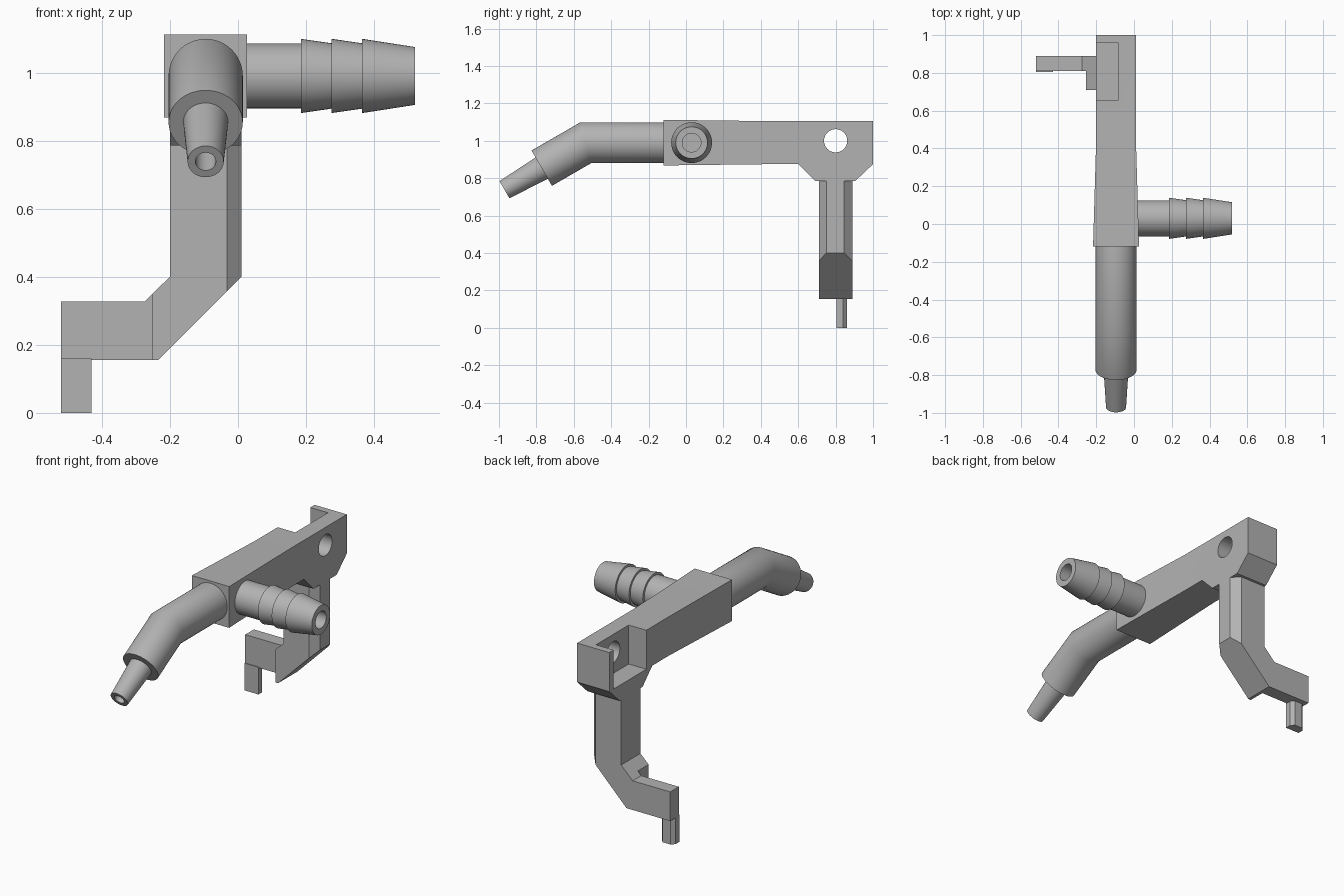
import bpy, bmesh
from math import cos, sin, pi, radians
from mathutils import Vector

cube = bpy.data.objects.get("Cube")
if cube:
    bpy.data.objects.remove(cube, do_unlink=True)

grey = bpy.data.materials.new("plain grey")
grey.use_nodes = True
tone = (0.45, 0.45, 0.45, 1)
grey.diffuse_color = tone
grey.node_tree.nodes["Principled BSDF"].inputs["Base Color"].default_value = tone


def finish(name, bm, smooth=False):
    bmesh.ops.recalc_face_normals(bm, faces=bm.faces)
    mesh = bpy.data.meshes.new(name)
    bm.to_mesh(mesh)
    bm.free()
    obj = bpy.data.objects.new(name, mesh)
    bpy.context.collection.objects.link(obj)
    mesh.materials.append(grey)
    bpy.ops.object.select_all(action="DESELECT")
    bpy.context.view_layer.objects.active = obj
    obj.select_set(True)
    if smooth:
        bpy.ops.object.shade_smooth_by_angle(angle=radians(35))
    return obj


def prism(points, axis, low, high):
    """Extrude a 2D outline along one axis; outline uses the other two in order."""
    bm = bmesh.new()

    def place(p, depth):
        co = list(p)
        co.insert(axis, depth)
        return bm.verts.new(co)

    face = bm.faces.new([place(p, low) for p in points])
    new = bmesh.ops.extrude_face_region(bm, geom=[face])["geom"]
    shift = Vector((0, 0, 0))
    shift[axis] = high - low
    bmesh.ops.translate(bm, vec=shift, verts=[g for g in new if isinstance(g, bmesh.types.BMVert)])
    return bm


def loft(name, rings, sides=48):
    """Skin circles given as (centre, u, v, radius), capping both ends."""
    bm = bmesh.new()
    loops = []
    for c, u, v, r in rings:
        loops.append([bm.verts.new(c + r * (cos(2 * pi * i / sides) * u + sin(2 * pi * i / sides) * v))
                      for i in range(sides)])
    for a, b in zip(loops, loops[1:]):
        for i in range(sides):
            j = (i + 1) % sides
            bm.faces.new((a[i], a[j], b[j], b[i]))
    bm.faces.new(loops[0])
    bm.faces.new(loops[-1])
    return finish(name, bm, True)


def turned(name, origin, axis, profile):
    u = axis.orthogonal().normalized()
    v = axis.cross(u)
    return loft(name, [(origin + axis * s, u, v, r) for s, r in profile])


def boolean(obj, other, operation="DIFFERENCE"):
    mod = obj.modifiers.new("cut", "BOOLEAN")
    mod.operation = operation
    mod.solver = "EXACT"
    mod.object = other
    bpy.context.view_layer.objects.active = obj
    bpy.ops.object.modifier_apply(modifier=mod.name)
    bpy.data.objects.remove(other, do_unlink=True)


X = Vector((1, 0, 0))
CX, CZ = -0.095, 0.99

# Main body, flaring slightly towards the front
side = [(-0.12, 0.875), (0.6, 0.875), (0.69, 0.785), (0.905, 0.785),
        (1, 0.875), (1, 1.105), (-0.12, 1.105)]
bm = prism(side, 0, -0.2, 0.01)
bmesh.ops.bisect_plane(bm, geom=bm.verts[:] + bm.edges[:] + bm.faces[:],
                       plane_co=(0, 0.45, 0), plane_no=(0, 1, 0))
for v in bm.verts:
    if v.co.y < 0:
        v.co.x = CX + (v.co.x - CX) * 1.16
        v.co.z = CZ + (v.co.z - CZ) * 1.06
body = finish("main_body", bm)

# Open pocket and pivot hole at the rear
pocket = [(-0.3, 0.655), (-0.085, 0.655), (-0.085, 0.96), (-0.3, 0.96)]
boolean(body, finish("pocket_cutter", prism(pocket, 2, 0.875, 1.3)))
boolean(body, turned("hole_cutter", Vector((-0.4, 0.8, 1.0)), X, [(0, 0.062), (0.6, 0.062)]))
bpy.context.view_layer.objects.active = body
body.select_set(True)
bpy.ops.object.shade_smooth_by_angle(angle=radians(30))

# Bent tube with a mitred elbow
tilt = radians(30)
elbow = Vector((CX, -0.535, CZ))
down = Vector((0, -cos(tilt), -sin(tilt)))


def across(angle):
    return Vector((0, -sin(angle), cos(angle)))


loft("bent_tube", [
    (Vector((CX, -0.1, CZ)), X, across(0), 0.109),
    (elbow, X, across(tilt / 2) / cos(tilt / 2), 0.109),
    (elbow + down * 0.273, X, across(tilt), 0.109)])

# Tapered nozzle tip with bore
turned("nozzle_tip", elbow, down,
       [(0.2, 0.068), (0.273, 0.066), (0.503, 0.053), (0.503, 0.03), (0.285, 0.03)])

# Barbed hose connector with bore
turned("hose_barb", Vector((0, 0.03, CZ)), X,
       [(-0.02, 0.095), (0.185, 0.095), (0.185, 0.109), (0.275, 0.096), (0.275, 0.109),
        (0.365, 0.096), (0.365, 0.109), (0.52, 0.085), (0.52, 0.05), (0.04, 0.05)])

# Cranked arm: full depth near the body, thin towards the end
arm_outline = [(-0.2, 0.79), (-0.2, 0.4), (-0.275, 0.327), (-0.52, 0.327), (-0.52, 0.155),
               (-0.235, 0.155), (0.01, 0.4), (0.01, 0.79)]
arm = finish("cranked_arm", prism(arm_outline, 1, 0.71, 0.89))
step = [(-0.7, 0.6), (-0.253, 0.6), (-0.253, 0.81), (-0.7, 0.81)]
boolean(arm, finish("step_cutter", prism(step, 2, -0.1, 0.6)))
# Chamfers along the upright
for edge, inner in ((0.71, 0.75), (0.89, 0.845)):
    out = 2 * edge - inner
    wedge = [(-0.033, edge), (0.01, inner), (0.055, inner), (0.055, out), (-0.076, out)]
    boolean(arm, finish("chamfer_cutter", prism(wedge, 2, 0.2, 0.9)))

# Small foot peg with chamfered rear corners
foot = [(-0.52, 0.805), (-0.43, 0.805), (-0.43, 0.84), (-0.45, 0.86), (-0.5, 0.86), (-0.52, 0.84)]
finish("foot_peg", prism(foot, 2, 0, 0.16))
